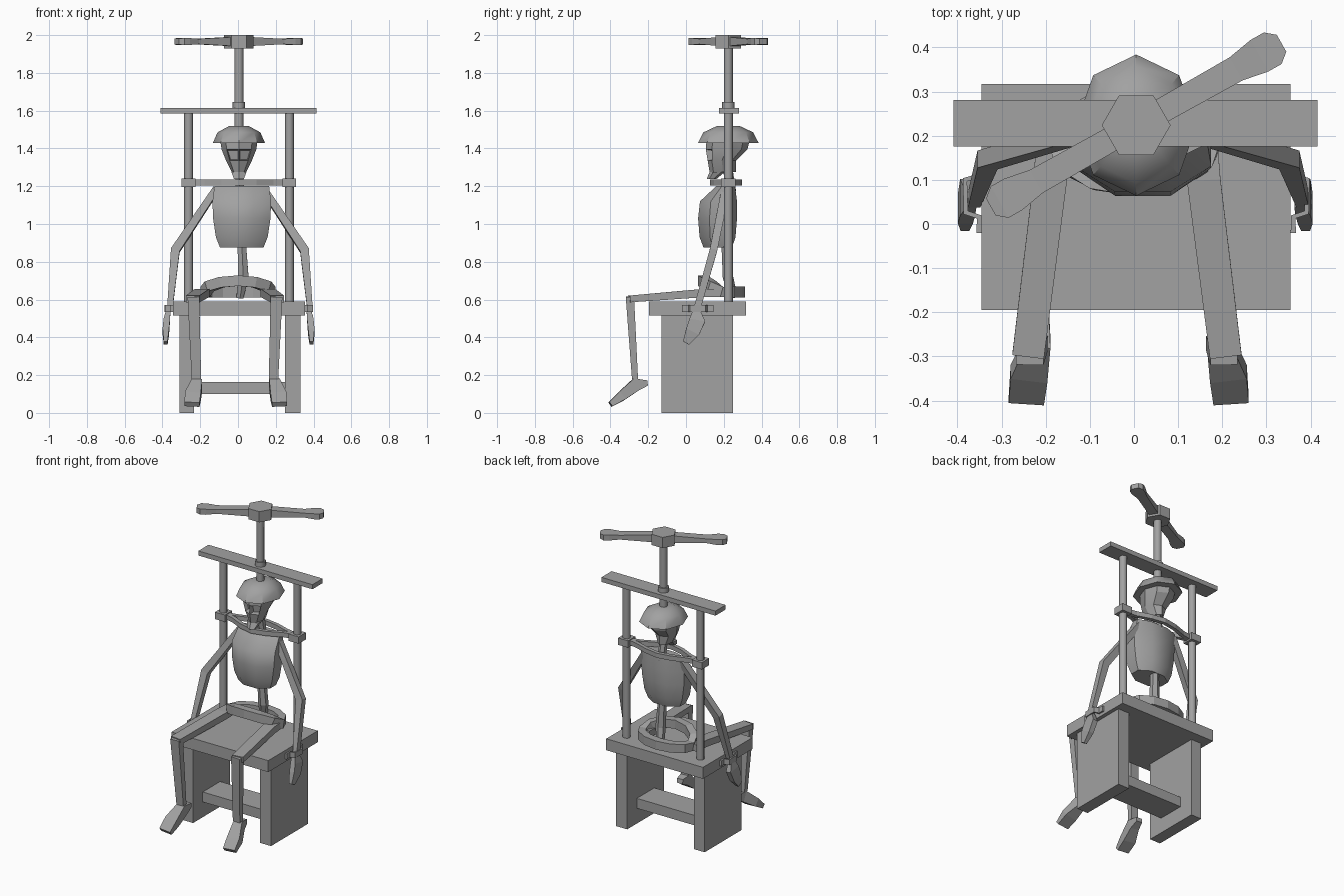
import bpy, bmesh, math
from mathutils import Vector

if "Cube" in bpy.data.objects:
    bpy.data.objects.remove(bpy.data.objects["Cube"])

grey = bpy.data.materials.new("plain grey")
grey.diffuse_color = (0.36, 0.36, 0.36, 1)
grey.use_nodes = True
grey.node_tree.nodes["Principled BSDF"].inputs["Base Color"].default_value = grey.diffuse_color
X, Y, Z = Vector((1, 0, 0)), Vector((0, 1, 0)), Vector((0, 0, 1))
CX, CY = .005, .224  # axis of the screw


def finish(name, bm, smooth=None):
    bmesh.ops.recalc_face_normals(bm, faces=bm.faces[:])
    me = bpy.data.meshes.new(name)
    bm.to_mesh(me)
    bm.free()
    me.materials.append(grey)
    ob = bpy.data.objects.new(name, me)
    bpy.context.collection.objects.link(ob)
    if smooth:
        bpy.ops.object.select_all(action='DESELECT')
        ob.select_set(True)
        bpy.context.view_layer.objects.active = ob
        bpy.ops.object.shade_smooth_by_angle(angle=math.radians(smooth))
    return ob


def box(name, x, y, z, sx, sy, sz):
    bm = bmesh.new()
    bmesh.ops.create_cube(bm, size=1)
    bmesh.ops.scale(bm, verts=bm.verts[:], vec=(sx, sy, sz))
    bmesh.ops.translate(bm, verts=bm.verts[:], vec=(x, y, z))
    return finish(name, bm)


def tube(name, pts, n=4, ref=X, closed=False, flat=False, corners=False, smooth=None, edit=None):
    """Skin rings along a path of (x, y, z, half width along ref, half depth)."""
    bm = bmesh.new()
    P = [Vector(p[:3]) for p in pts]
    rings, m = [], len(pts)
    for i, p in enumerate(pts):
        a = P[i - 1] if (closed or i) else P[0]
        b = P[(i + 1) % m] if (closed or i < m - 1) else P[i]
        t = Z if flat else ((b - P[i]).normalized() + (P[i] - a).normalized()).normalized()
        s = (ref - t * ref.dot(t)).normalized()
        u = t.cross(s)
        off, k = (0, 1) if corners else (math.pi / n, 1 / math.cos(math.pi / n))
        angs = [off + j * 2 * math.pi / n for j in range(n)]
        rings.append([bm.verts.new(P[i] + s * math.cos(q) * p[3] * k + u * math.sin(q) * p[4] * k)
                      for q in angs])
    for i in range(m if closed else m - 1):
        A, B = rings[i], rings[(i + 1) % m]
        for j in range(n):
            bm.faces.new((A[j], A[(j + 1) % n], B[(j + 1) % n], B[j]))
    if not closed:
        bm.faces.new(rings[0])
        bm.faces.new(rings[-1])
    if edit:
        bmesh.ops.recalc_face_normals(bm, faces=bm.faces[:])
        edit(bm)
    return finish(name, bm, smooth)


def rod(name, x, z0, z1, r, n=8):
    tube(name, [(x, CY, z, r, r) for z in (z0, z1)], n, flat=True, corners=True, smooth=50 if n > 6 else None)


def pair(name, shift, pts, **kw):
    """Left and right copies mirrored about x = shift."""
    for side, s in (("left_", -1), ("right_", 1)):
        tube(side + name, [(shift + s * p[0], *p[1:]) for p in pts], **kw)


# Stool
box("seat", .005, .061, .5525, .70, .512, .075)
box("left_leg_panel", -.272, .06, .2575, .076, .38, .515)
box("right_leg_panel", .29, .06, .2575, .08, .38, .515)
box("stretcher", .008, .06, .132, .486, .18, .065)

# Press frame
for side, s in (("left", -1), ("right", 1)):
    rod(side + "_post", CX + s * .267, .59, 1.585, .024)
    box(side + "_post_clamp", CX + s * .267, CY, 1.218, .072, .075, .045)
box("top_bar", .003, .228, 1.6, .825, .105, .03)
rod("screw", CX, 1.5, 1.94, .024)
rod("screw_collar", CX, 1.615, 1.645, .033)
rod("handle_hub", CX, 1.93, 2, .078, 6)

# Turning handle: flared paddle arms
d = Vector((.87, .49, 0)).normalized()
for side, s in (("left", -1), ("right", 1)):
    prof = [(.05, .028, .024), (.26, .03, .014), (.32, .041, .018), (.355, .041, .018), (.378, .022, .016)]
    tube(side + "_handle", [(CX + s * d.x * a, CY + s * d.y * a, 1.966, w, h) for a, w, h in prof],
         ref=Vector((-d.y, d.x, 0)))

# Split neck yoke: two straps bowed around the neck
for name, bow in (("front_yoke", -.085), ("back_yoke", .06)):
    tube(name, [(CX + i * .089, CY + bow * (.5 + .5 * math.cos(i * math.pi / 3)), 1.22, .015, .012)
                for i in range(-3, 4)], ref=Z)

# Skull cap
tube("skull_cap", [(CX, CY, z, .86 * r, r) for z, r in ((1.43, .16), (1.485, .132), (1.518, .062))],
     8, flat=True, corners=True, smooth=40)


# Skull with sunken eye sockets
def sockets(bm):
    eyes = [f for f in bm.faces if f.normal.y < -.5 and 1.34 < f.calc_center_median().z < 1.40]
    bmesh.ops.inset_individual(bm, faces=eyes, thickness=.008)
    for f in eyes:
        bmesh.ops.translate(bm, verts=f.verts[:], vec=(0, .03, 0))


tube("skull", [(CX, .195, 1.275, .038, .07), (CX, .19, 1.335, .068, .075), (CX, .215, 1.395, .092, .11),
               (CX, CY, 1.45, .1, .115)], 8, flat=True, corners=True, smooth=25, edit=sockets)
tube("jaw", [(CX, .135, 1.238, .026, .022), (CX, .165, 1.275, .04, .035)], 6, flat=True)

# Spine and ribs
tube("neck", [(.01, .24, 1.17, .022, .022), (CX, .215, 1.33, .02, .022)], 6)
tube("rib_cage", [(.02, y, z, w, h) for y, z, w, h in
                  ((.168, .875, .115, .075), (.167, .93, .137, .095), (.167, 1.03, .152, .103),
                   (.172, 1.12, .155, .098), (.21, 1.2, .145, .05))], 8, flat=True, smooth=40)
tube("spine", [(.01, .25, .61, .018, .02), (.028, .222, .72, .028, .024), (.02, .215, .9, .022, .024)], 6)

# Pelvis: ring that rises at the front
angles = [i * math.pi / 6 for i in range(12)]
tube("pelvis", [(.175 * math.cos(a), .188 + .1 * math.sin(a), .64 + .06 * max(0, -math.sin(a)), .028, .024)
                for a in angles], ref=Z, closed=True)

# Legs
pair("thigh", -.016, [(.172, .2, .635, .032, .022), (.174, .1, .635, .038, .022), (.224, -.3, .603, .036, .018)])
pair("shin", -.016, [(.22, -.297, .615, .031, .022), (.204, -.27, .18, .025, .016)])
pair("foot", -.012, [(.2, -.205, .158, .02, .014), (.205, -.265, .15, .028, .034),
                     (.226, -.34, .09, .042, .026), (.232, -.4, .045, .04, .014)])

# Arms and hanging hands
pair("arm", .01, [(.125, .21, 1.185, .018, .022), (.342, .145, .86, .024, .02), (.372, .055, .54, .014, .018)])
pair("hand", .003, [(.372, .055, .545, .012, .018), (.38, .06, .49, .017, .042),
                    (.385, .035, .43, .017, .038), (.386, 0, .37, .01, .018)])

# Wrist cuffs: U strap with a flange at each end
pair("wrist_cuff", CX, [(.35 + o, y, .552, .018, .006) for o, y in
                        ((.006, -.02), (.006, .016), (.036, .026), (.038, .1), (.006, .11), (.006, .145))], ref=Z)
